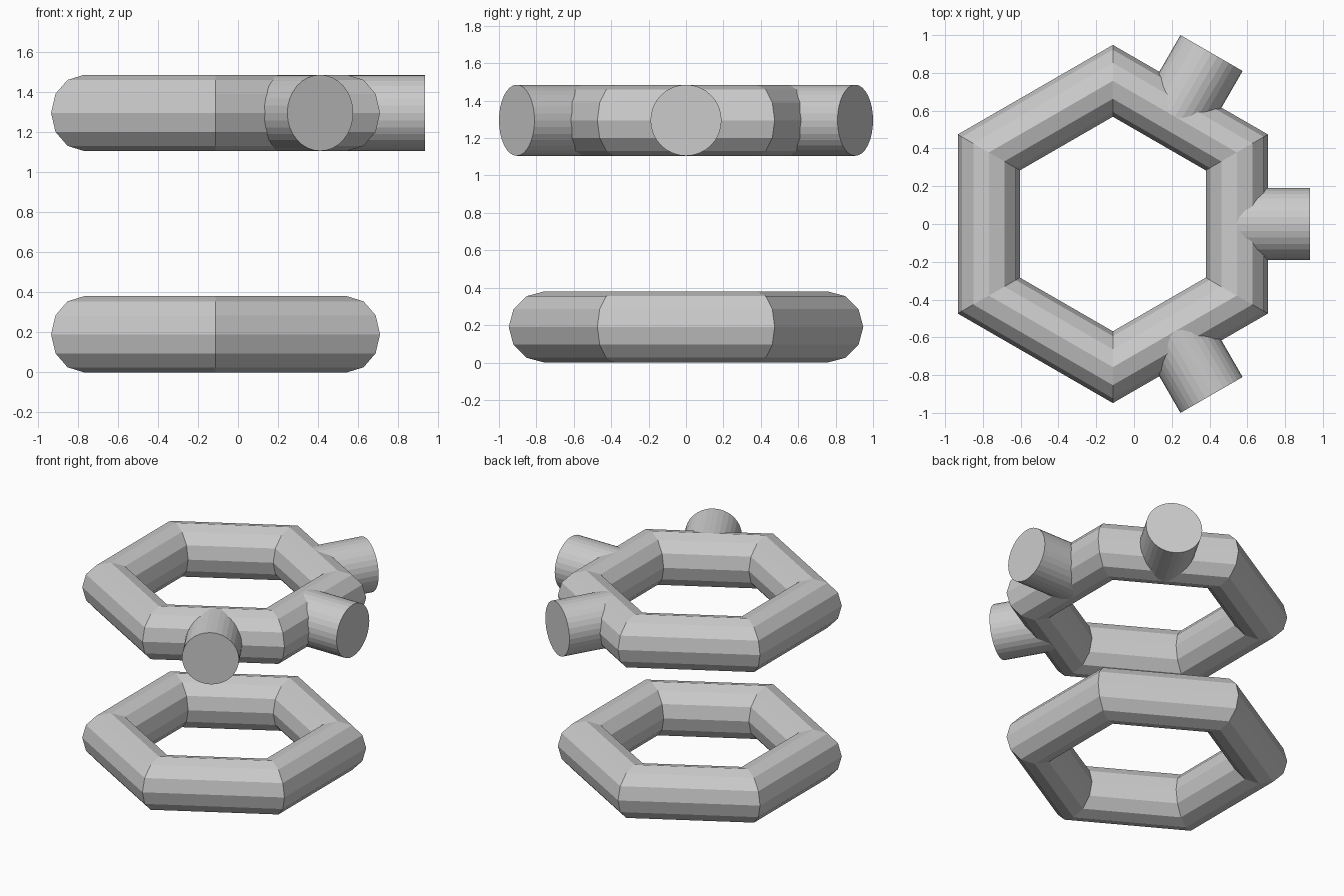
import bpy
from math import radians, cos, sin, pi

if "Cube" in bpy.data.objects:
    bpy.data.objects.remove(bpy.data.objects["Cube"])

CX = -0.112          # ring centre in x
R, r = 0.758, 0.19   # ring radius and tube radius
LOW, HIGH = 0.19, 1.295
INNER, OUTER = 0.657, 1.045   # peg start and end, measured from the ring centre


def hex_ring(name, z):
    bpy.ops.mesh.primitive_torus_add(
        major_segments=6, minor_segments=12, major_radius=R, minor_radius=r,
        location=(CX, 0, z), rotation=(0, 0, radians(30)))
    bpy.context.object.name = name


def peg(name, angle):
    a = radians(angle)
    d = (INNER + OUTER) / 2
    bpy.ops.mesh.primitive_cylinder_add(
        vertices=32, radius=r, depth=OUTER - INNER,
        location=(CX + d * cos(a), d * sin(a), HIGH), rotation=(0, pi / 2, a))
    bpy.context.object.name = name


# Two six-sided rings, one above the other
hex_ring("lower_ring", LOW)
hex_ring("upper_ring", HIGH)

# Three pegs pointing outward from the upper ring
for label, angle in (("front", -60), ("right", 0), ("back", 60)):
    peg(label + "_peg", angle)
